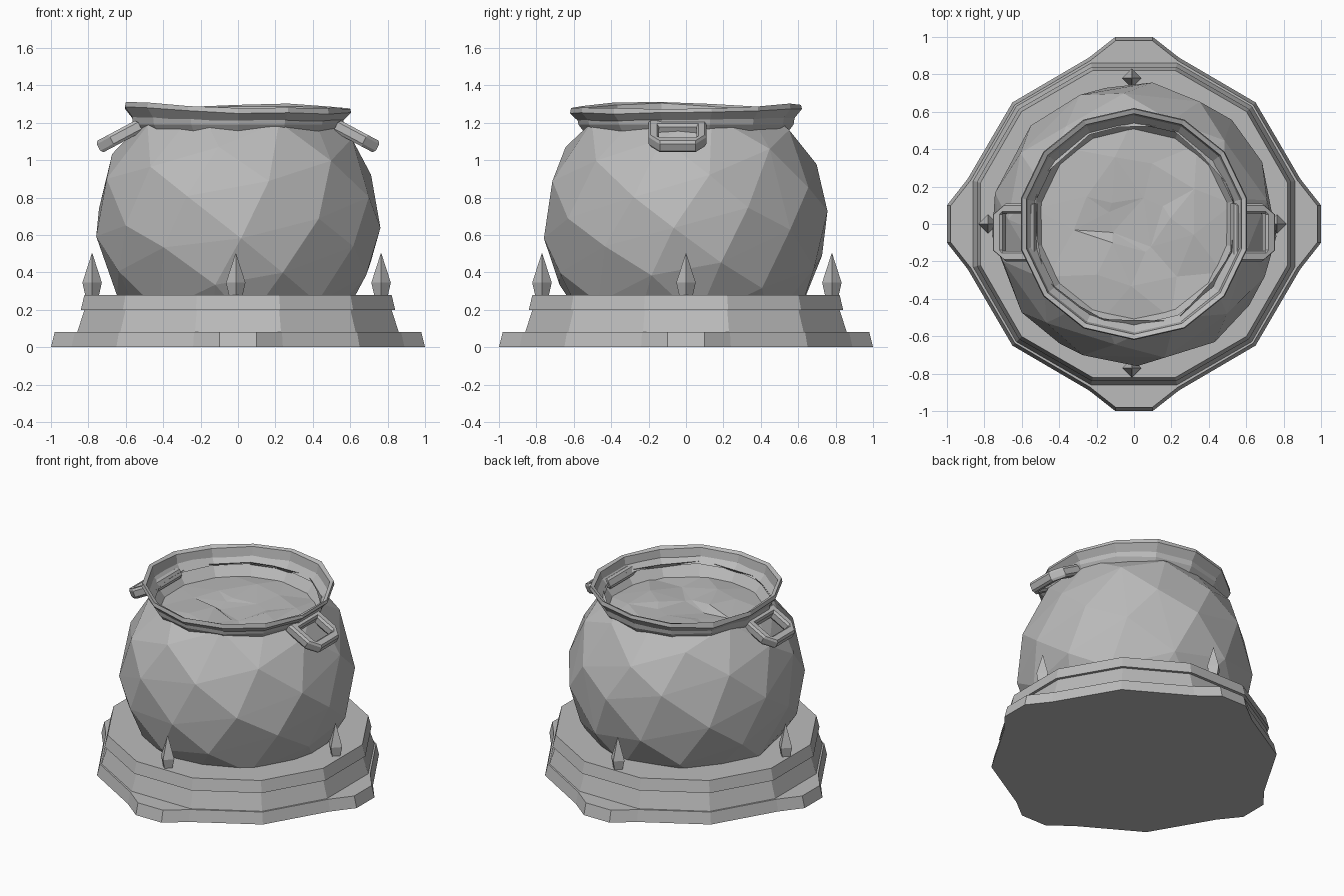
import bpy, bmesh, math, random
from mathutils import Vector, Matrix

random.seed(4)
cube = bpy.data.objects.get("Cube")
if cube:
    bpy.data.objects.remove(cube)

stone = bpy.data.materials.new("plain grey")
stone.use_nodes = True
GREY = (0.5, 0.5, 0.5, 1)
stone.diffuse_color = GREY
stone.node_tree.nodes["Principled BSDF"].inputs["Base Color"].default_value = GREY


def finish(name, bm):
    bmesh.ops.recalc_face_normals(bm, faces=bm.faces)
    mesh = bpy.data.meshes.new(name)
    bm.to_mesh(mesh)
    bm.free()
    mesh.materials.append(stone)
    obj = bpy.data.objects.new(name, mesh)
    bpy.context.collection.objects.link(obj)
    return obj


def bridge(bm, rings, caps=True, loop=False):
    """Skin a stack of equal point rings."""
    rows = [[bm.verts.new(p) for p in ring] for ring in rings]
    n = len(rows[0])
    pairs = list(zip(rows, rows[1:])) + ([(rows[-1], rows[0])] if loop else [])
    for a, b in pairs:
        for i in range(n):
            j = (i + 1) % n
            bm.faces.new((a[i], a[j], b[j], b[i]))
    if caps:
        bm.faces.new(rows[0])
        bm.faces.new(rows[-1])


def circle(r, z, n, start=0.0):
    return [Vector((r * math.cos(start + math.tau * i / n),
                    r * math.sin(start + math.tau * i / n), z)) for i in range(n)]


# Foot of the stand: twelve-sided with a tab on each side
def foot_ring(inset, z):
    ring = []
    for q in range(4):
        turn = Matrix.Rotation(q * math.pi / 2, 3, 'Z')
        for x, y in ((0.65, -0.65), (0.89, -0.24), (1.0, -0.1), (1.0, 0.1), (0.89, 0.24)):
            p = turn @ Vector((x, y, 0)) * (1 - inset)
            ring.append(Vector((p.x, p.y, z)))
    return ring


bm = bmesh.new()
bridge(bm, [foot_ring(0, 0), foot_ring(0.02, 0.08)])
finish("stand_foot", bm)

# Upper tiers of the stand
for name, low, high, z0, z1 in (("stand_body", 0.89, 0.85, 0.08, 0.2),
                                ("stand_top", 0.87, 0.85, 0.2, 0.28)):
    bm = bmesh.new()
    bridge(bm, [circle(low, z0, 12, math.pi / 12), circle(high, z1, 12, math.pi / 12)])
    finish(name, bm)

# Pot: irregular faceted ball, open at the neck
bm = bmesh.new()
count, golden = 68, math.pi * (3 - math.sqrt(5))
for i in range(count):
    h = 1 - 2 * (i + 0.5) / count
    r = math.sqrt(1 - h * h)
    a = golden * i
    p = Vector((r * math.cos(a), r * math.sin(a), h))
    p += Vector([random.uniform(-0.05, 0.05) for _ in range(3)])
    bm.verts.new(p.normalized() * 0.765 + Vector((0, 0, 0.67)))
bmesh.ops.convex_hull(bm, input=bm.verts)
for z, up in ((1.19, 1), (0.02, -1)):
    bmesh.ops.bisect_plane(bm, geom=bm.verts[:] + bm.edges[:] + bm.faces[:],
                           plane_co=(0, 0, z), plane_no=(0, 0, up), clear_outer=True)
finish("pot", bm)

# Rim: flared lip with an uneven top, running down inside the neck
def lip(r, z, wave):
    ring = circle(r, z, 14, math.pi / 14)
    for p in ring:
        a = math.atan2(p.y, p.x)
        for peak, height in ((200, 0.04), (70, 0.025)):
            p.z += wave * height * max(0, math.cos(a - math.radians(peak))) ** 4
        p.z += wave * random.uniform(-0.006, 0.006)
    return ring


bm = bmesh.new()
bridge(bm, [lip(0.54, 1.175, 0), lip(0.62, 1.25, 1), lip(0.615, 1.278, 1),
            lip(0.59, 1.265, 1), lip(0.575, 1.19, 0), lip(0.5, 1.09, 0)], caps=False)
finish("rim", bm)

# Contents: gently bumpy surface
bm = bmesh.new()
rings = [circle(r, 1.1, 9, twist) for r, twist in ((0.54, 0.2), (0.34, 0.5), (0.16, 0.7))]
for ring in rings[1:]:
    for p in ring:
        p += Vector([random.uniform(-0.04, 0.04) for _ in range(2)] + [random.uniform(-0.02, 0.03)])
bridge(bm, rings, caps=False)
bmesh.ops.holes_fill(bm, edges=[e for e in bm.edges if e.is_boundary
                                and all(v.co.xy.length < 0.26 for v in e.verts)])
bmesh.ops.triangulate(bm, faces=bm.faces)
contents = finish("contents", bm)
if contents.data.polygons[0].normal.z < 0:
    contents.data.flip_normals()

# Handles: chamfered loops sloping down from the neck
outline = [(0, -0.155), (0.17, -0.155), (0.25, -0.095), (0.25, 0.095), (0.17, 0.155), (0, 0.155)]
section = [(0, -0.02), (0, 0.02), (0.2, 0.035), (0.8, 0.035), (1, 0.02), (1, -0.02), (0.8, -0.035), (0.2, -0.035)]
centre = Vector((0.12, 0))
slope = math.radians(-28)
for name, side in (("left_handle", 1), ("right_handle", -1)):
    bm = bmesh.new()
    rings = []
    for s, y in outline:
        inner = Vector((0.055 if s < 0.1 else 0.19, math.copysign(min(abs(y), 0.1), y)))
        ring = []
        for t, h in section:
            q = Vector((s, y)).lerp(inner, t)
            ring.append((side * (0.525 + q.x * math.cos(slope) - h * math.sin(slope)),
                         q.y - 0.045,
                         1.185 + q.x * math.sin(slope) + h * math.cos(slope)))
        rings.append(ring)
    bridge(bm, rings, caps=False, loop=True)
    finish(name, bm)

# Spikes: four pointed studs standing on the stand
for name, x, y in (("front_spike", -0.012, -0.77), ("back_spike", -0.012, 0.78),
                   ("left_spike", 0.765, 0), ("right_spike", -0.78, 0)):
    bm = bmesh.new()
    bridge(bm, [circle(0.035, 0.27, 4), circle(0.052, 0.345, 4), circle(0.002, 0.5, 4)])
    bmesh.ops.translate(bm, verts=bm.verts, vec=(x, y, 0))
    finish(name, bm)
